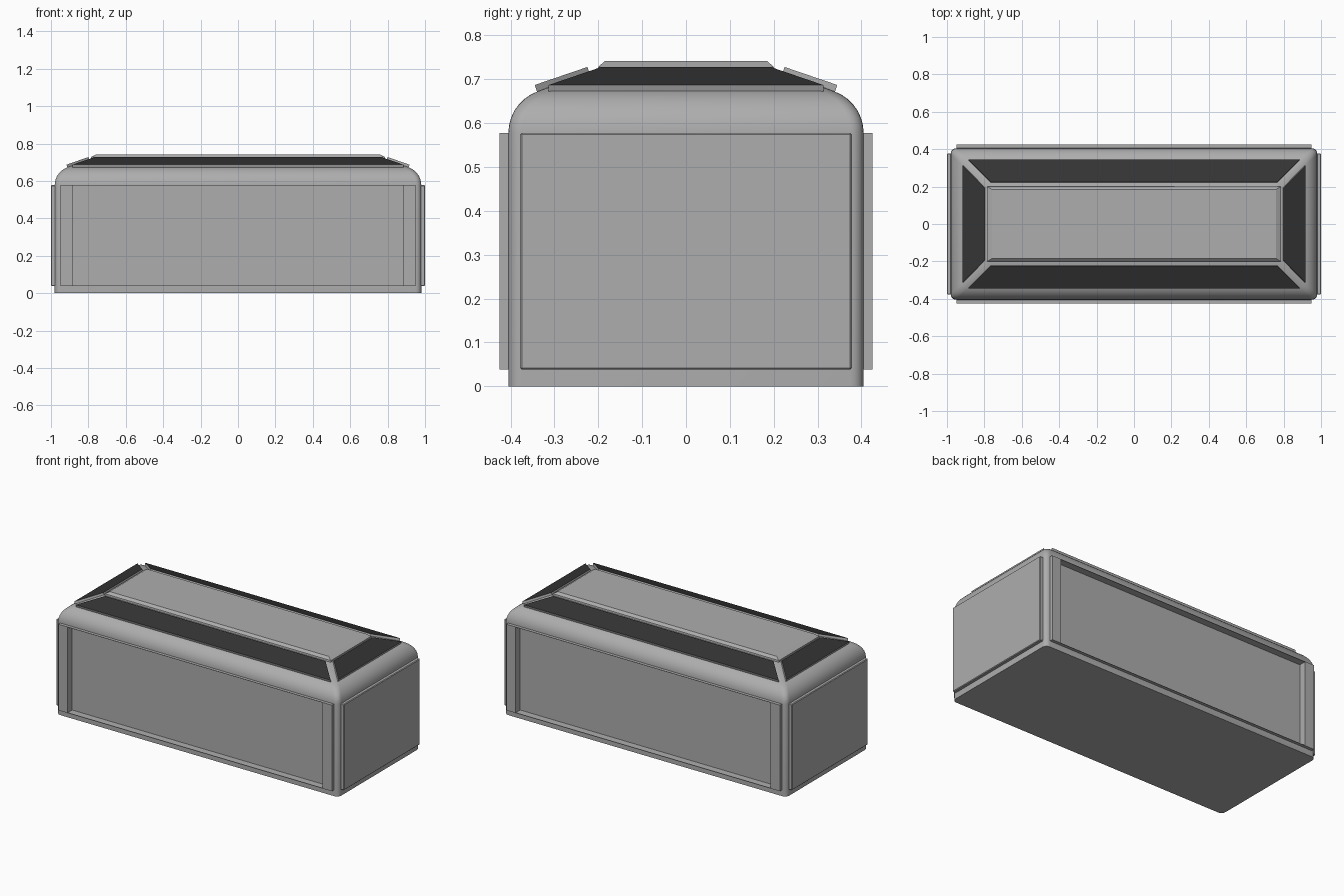
import bpy, bmesh, math
from mathutils import Vector

cube = bpy.data.objects.get("Cube")
if cube:
    bpy.data.objects.remove(cube, do_unlink=True)


def material(name, value):
    m = bpy.data.materials.new(name)
    m.use_nodes = True
    colour = (value, value, value, 1)
    m.diffuse_color = colour
    m.node_tree.nodes["Principled BSDF"].inputs["Base Color"].default_value = colour
    return m


GREY = material("shell grey", 0.42)
DARK = material("dark glass", 0.034)


def finish(name, bm, mats=(GREY,)):
    bmesh.ops.recalc_face_normals(bm, faces=bm.faces)
    mesh = bpy.data.meshes.new(name)
    bm.to_mesh(mesh)
    bm.free()
    for m in mats:
        mesh.materials.append(m)
    ob = bpy.data.objects.new(name, mesh)
    bpy.context.collection.objects.link(ob)
    return ob


def box(name, x0, x1, y0, y1, z0, z1):
    bm = bmesh.new()
    bmesh.ops.create_cube(bm, size=1)
    for v in bm.verts:
        v.co = ((x0 + x1) / 2 + v.co.x * (x1 - x0),
                (y0 + y1) / 2 + v.co.y * (y1 - y0),
                (z0 + z1) / 2 + v.co.z * (z1 - z0))
    return finish(name, bm)


def loft(bm, rings):
    """Skin closed rings of equal length and cap both ends."""
    loops = [[bm.verts.new(p) for p in r] for r in rings]
    n = len(loops[0])
    for a, b in zip(loops, loops[1:]):
        for i in range(n):
            j = (i + 1) % n
            bm.faces.new((a[i], a[j], b[j], b[i]))
    bm.faces.new(loops[0])
    bm.faces.new(loops[-1])


def rounded_ring(hx, hy, r, z, steps=5):
    pts = []
    for k, (sx, sy) in enumerate([(1, 1), (-1, 1), (-1, -1), (1, -1)]):
        for i in range(steps + 1):
            a = math.radians(90) * (k + i / steps)
            pts.append((sx * (hx - r) + r * math.cos(a),
                        sy * (hy - r) + r * math.sin(a), z))
    return pts


def rect(hx, hy, z):
    return [(hx, hy, z), (-hx, hy, z), (-hx, -hy, z), (hx, -hy, z)]


# Main shell: straight walls, rounded shoulder, shallow hipped roof
HX, HY, LOW, HIGH, R = 0.98, 0.405, 0.038, 0.578, 0.1
profile = [(0, 0)]
for i in range(8):
    a = math.radians(10 * i)
    profile.append((R * (1 - math.cos(a)), HIGH + R * math.sin(a)))
profile.append((0.19, 0.718))
bm = bmesh.new()
loft(bm, [rounded_ring(HX - d, HY - d, 0.03, z) for d, z in profile])
shell = finish("shell", bm)

# Long recesses in the two long walls
for side in (-1, 1):
    y0, y1 = sorted((side * 0.38, side * 0.5))
    cutter = box("recess_cutter", -0.885, 0.885, y0, y1, LOW, HIGH)
    cutter.hide_render = True
    mod = shell.modifiers.new("recess", 'BOOLEAN')
    mod.operation = 'DIFFERENCE'
    mod.solver = 'EXACT'
    mod.object = cutter
    bpy.context.view_layer.objects.active = shell
    bpy.ops.object.modifier_apply(modifier=mod.name)
    bpy.data.objects.remove(cutter, do_unlink=True)

bpy.ops.object.select_all(action='DESELECT')
shell.select_set(True)
bpy.context.view_layer.objects.active = shell
bpy.ops.object.shade_smooth_by_angle(angle=math.radians(30))

# Recess frames: uprights at both ends, thin sheets above and below
for side, label in ((-1, "front"), (1, "back")):
    y0, y1 = sorted((side * 0.38, side * 0.425))
    for s, hand in ((-1, "right"), (1, "left")):
        x0, x1 = sorted((s * 0.885, s * 0.95))
        box(f"{label}_{hand}_upright", x0, x1, y0, y1, LOW, HIGH)
    box(f"{label}_top_sheet", -0.885, 0.885, y0, y1, HIGH - 0.002, HIGH)
    box(f"{label}_bottom_sheet", -0.885, 0.885, y0, y1, LOW, LOW + 0.002)

# Flat end panels
for s, hand in ((-1, "right"), (1, "left")):
    x0, x1 = sorted((s * 0.96, s * 1.0))
    panel = box(f"{hand}_end_panel", x0, x1, -0.378, 0.378, LOW, HIGH)
    bevel = panel.modifiers.new("soft edge", 'BEVEL')
    bevel.width = 0.004
    bevel.segments = 1

# Raised roof panel with a chamfered rim
bm = bmesh.new()
loft(bm, [rect(0.785, 0.205, 0.70), rect(0.785, 0.2, 0.728), rect(0.76, 0.185, 0.742)])
finish("roof_panel", bm)


# Sloping roof windows: dark upper face, grey edges
def window(name, outward, outer, inner, half_outer, half_inner):
    out = Vector(outward)
    along = Vector((-out.y, out.x, 0))
    up = Vector((0, 0, 1))
    low, top = out * outer + up * 0.687, out * inner + up * 0.728
    quad = [low - along * half_outer, low + along * half_outer,
            top + along * half_inner, top - along * half_inner]
    normal = along.cross(top - low).normalized()
    if normal.z < 0:
        normal.negate()
    bm = bmesh.new()
    loft(bm, [[p - normal * 0.02 for p in quad], quad])
    ob = finish(name, bm, (GREY, DARK))
    for f in ob.data.polygons:
        f.material_index = 1 if f.normal.z > 0.5 else 0


window("front_roof_window", (0, -1, 0), 0.345, 0.225, 0.885, 0.765)
window("back_roof_window", (0, 1, 0), 0.345, 0.225, 0.885, 0.765)
window("left_roof_window", (1, 0, 0), 0.917, 0.8, 0.313, 0.193)
window("right_roof_window", (-1, 0, 0), 0.917, 0.8, 0.313, 0.193)
